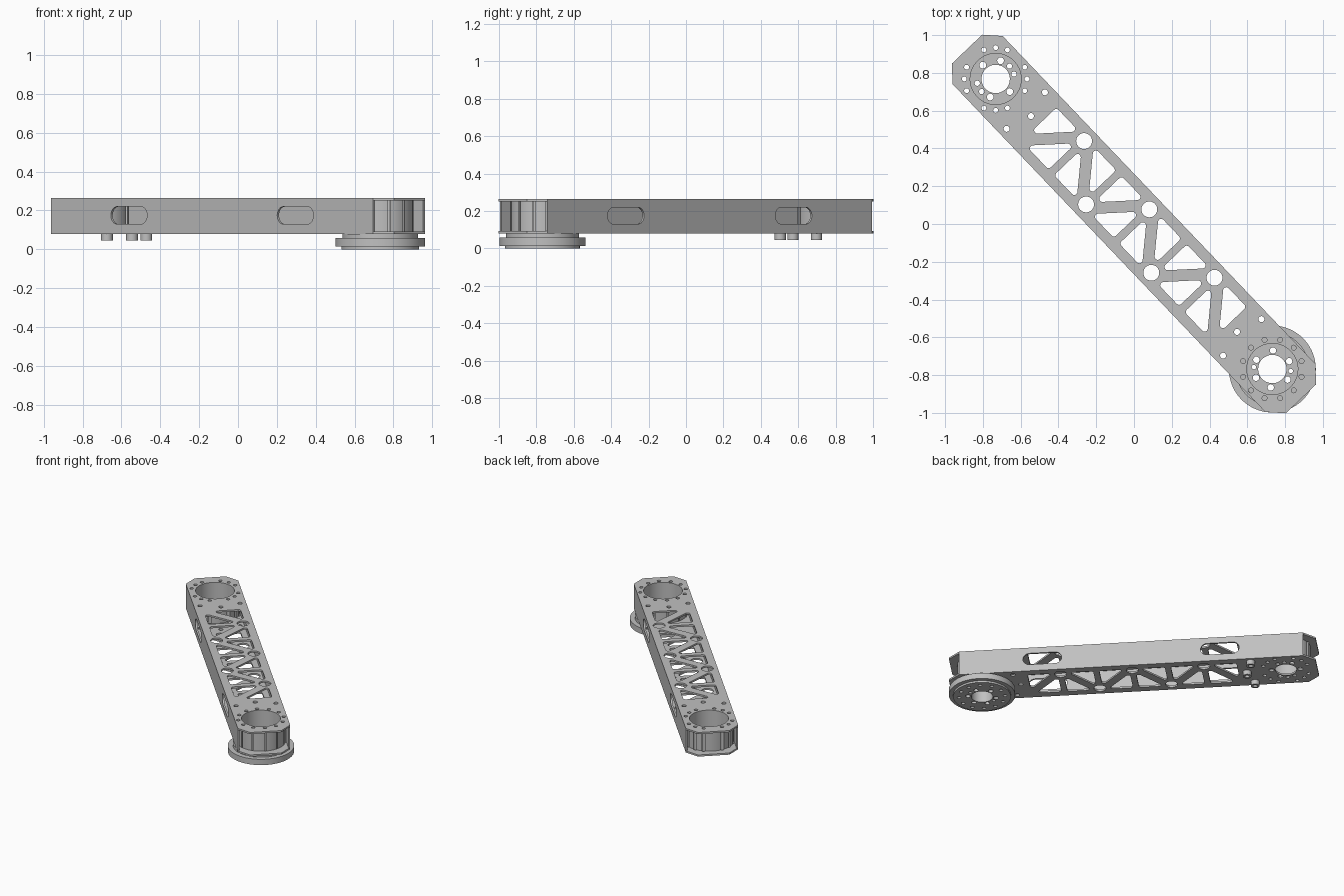
import bpy, bmesh, math
from mathutils import Vector
from mathutils.geometry import convex_hull_2d

if "Cube" in bpy.data.objects:
    bpy.data.objects.remove(bpy.data.objects["Cube"])

# The arm is drawn along local x, then turned to lie diagonally.
TURN = math.radians(-46.35)
HUB = 1.061            # hub distance from the middle
HALF = 0.184           # half width of the arm
Z0, Z1, T = 0.08, 0.265, 0.013

metal = bpy.data.materials.new("brushed_grey")
metal.use_nodes = True
grey = (0.53, 0.53, 0.53, 1)
metal.diffuse_color = grey
metal.node_tree.nodes["Principled BSDF"].inputs["Base Color"].default_value = grey


def circle(x, y, r, n=32):
    return [(x + r * math.cos(math.tau * i / n), y + r * math.sin(math.tau * i / n))
            for i in range(n)]


def rounded(centres, r):
    """Outline wrapped around equal circles."""
    pts = [Vector(p) for x, y in centres for p in circle(x, y, r, 24)]
    return [tuple(pts[i]) for i in convex_hull_2d(pts)]


def rect(x0, x1, y0, y1):
    return [(x0, y0), (x1, y0), (x1, y1), (x0, y1)]


def build(name, prisms):
    """Make one object from (outline, low, high, axis) prisms."""
    bm = bmesh.new()
    for outline, lo, hi, axis in prisms:
        def place(p, h):
            return (p[0], p[1], h) if axis == "z" else (p[0], h, p[1])
        low = [bm.verts.new(place(p, lo)) for p in outline]
        high = [bm.verts.new(place(p, hi)) for p in outline]
        bm.faces.new(low)
        bm.faces.new(high)
        n = len(outline)
        for i in range(n):
            j = (i + 1) % n
            bm.faces.new((low[i], low[j], high[j], high[i]))
    bmesh.ops.recalc_face_normals(bm, faces=bm.faces)
    mesh = bpy.data.meshes.new(name)
    bm.to_mesh(mesh)
    bm.free()
    mesh.materials.append(metal)
    ob = bpy.data.objects.new(name, mesh)
    ob.rotation_euler.z = TURN
    bpy.context.collection.objects.link(ob)
    return ob


def activate(ob):
    bpy.ops.object.select_all(action="DESELECT")
    ob.select_set(True)
    bpy.context.view_layer.objects.active = ob


def part(name, solid, holes=(), lo=-0.1, hi=0.5, axis="z"):
    """Make a solid prism, drill the holes, and shade it."""
    ob = build(name, solid)
    activate(ob)
    if holes:
        cutter = build("cutter", [(h, lo, hi, axis) for h in holes])
        cutter.hide_render = True
        mod = ob.modifiers.new("drill", "BOOLEAN")
        mod.operation, mod.solver, mod.object = "DIFFERENCE", "EXACT", cutter
        bpy.ops.object.modifier_apply(modifier=mod.name)
        bpy.data.objects.remove(cutter)
    bpy.ops.object.shade_smooth_by_angle(angle=math.radians(30))
    return ob


def ring(x, angles, radius, r):
    """Small holes around a hub, at compass angles."""
    return [circle(x + radius * math.cos(math.radians(a) - TURN),
                   radius * math.sin(math.radians(a) - TURN), r, 16) for a in angles]


# Bolt circles of the two hubs
rear_bolts = ring(-HUB, [q + d for q in range(0, 360, 90) for d in (-22, 0, 22)], 0.166, 0.013)
front_bolts = ring(HUB, range(15, 375, 30), 0.16, 0.013)
rear_inner = (ring(-HUB, (75, 133, 318, 253), 0.1, 0.018)
              + ring(-HUB, (43, 15, 193, 222), 0.1, 0.014))
front_inner = (ring(HUB, (88, 25, 150, 208, 325, 265), 0.098, 0.017)
               + ring(HUB, (174, 354), 0.098, 0.012))

# Lattice of round and rounded triangular openings
lattice = []
r = 0.017
for k in range(-3, 4):
    x, side = 0.25 * k, 1 if k % 2 == 0 else -1
    if abs(k) < 3:
        lattice.append(circle(x, 0.112 * side, 0.042))
    for d in (-1, 1):
        if abs(k) == 3 and d * k > 0:
            continue
        near, far, edge = x + d * (0.021 + r), x + d * (0.175 - r), -side * (0.128 - r)
        lattice.append(rounded([(near, edge), (far, edge), (near, side * (0.045 - r))], r))

# Mounting holes near both hubs
mounts = [(s * x, y) for s in (-1, 1) for x, y in ((0.83, 0.14), (0.79, 0), (0.83, -0.14))]
common = lattice + rear_bolts + front_bolts + [circle(x, y, 0.016, 20) for x, y in mounts]

# Top and bottom plates with clipped corners
corner = [(1.2, HALF), (1.28, 0.11)]
right = corner + [(x, -y) for x, y in reversed(corner)]
outline = right + [(-x, -y) for x, y in right]
part("top_plate", [(outline, Z1 - T, Z1, "z")],
     common + [circle(s * HUB, 0, 0.135, 64) for s in (-1, 1)])
part("bottom_plate", [(outline, Z0, Z0 + T, "z")],
     common + rear_inner + front_inner + [circle(s * HUB, 0, 0.075, 48) for s in (-1, 1)])

# Side walls with long slots
slots = [rounded([(s * 0.62 - 0.09, 0.175), (s * 0.62 + 0.09, 0.175)], 0.045) for s in (-1, 1)]
for name, side in (("left_wall", 1), ("right_wall", -1)):
    lo, hi = sorted((side * HALF, side * (HALF - T)))
    part(name, [(rect(-1.2, 1.2, Z0 + T, Z1 - T), lo, hi, "y")], slots, -0.4, 0.4, "y")

# Hollow hub drums, scalloped by the bolt holes
for name, x, bolts in (("rear_drum", -HUB, rear_bolts), ("front_drum", HUB, front_bolts)):
    part(name, [(circle(x, 0, 0.172, 64), Z0 + T, Z1 - T, "z")],
         bolts + [circle(x, 0, 0.135, 64)])

# Stepped drive disc under the front hub
through = front_inner + [circle(HUB, 0, 0.075, 48)]
for name, radius, lo, hi in (("disc_face", 0.2, 0, 0.014), ("disc_rim", 0.23, 0.014, 0.058),
                             ("disc_collar", 0.195, 0.058, Z0)):
    part(name, [(circle(HUB, 0, radius, 96), lo, hi, "z")],
         through + (front_bolts if name == "disc_face" else []))

# Standoffs under the rear mounting holes
for i, (x, y) in enumerate(mounts[:3]):
    part("standoff_%d" % (i + 1), [(circle(x, y, 0.03), 0.045, Z0, "z")],
         [circle(x, y, 0.016, 20)])
